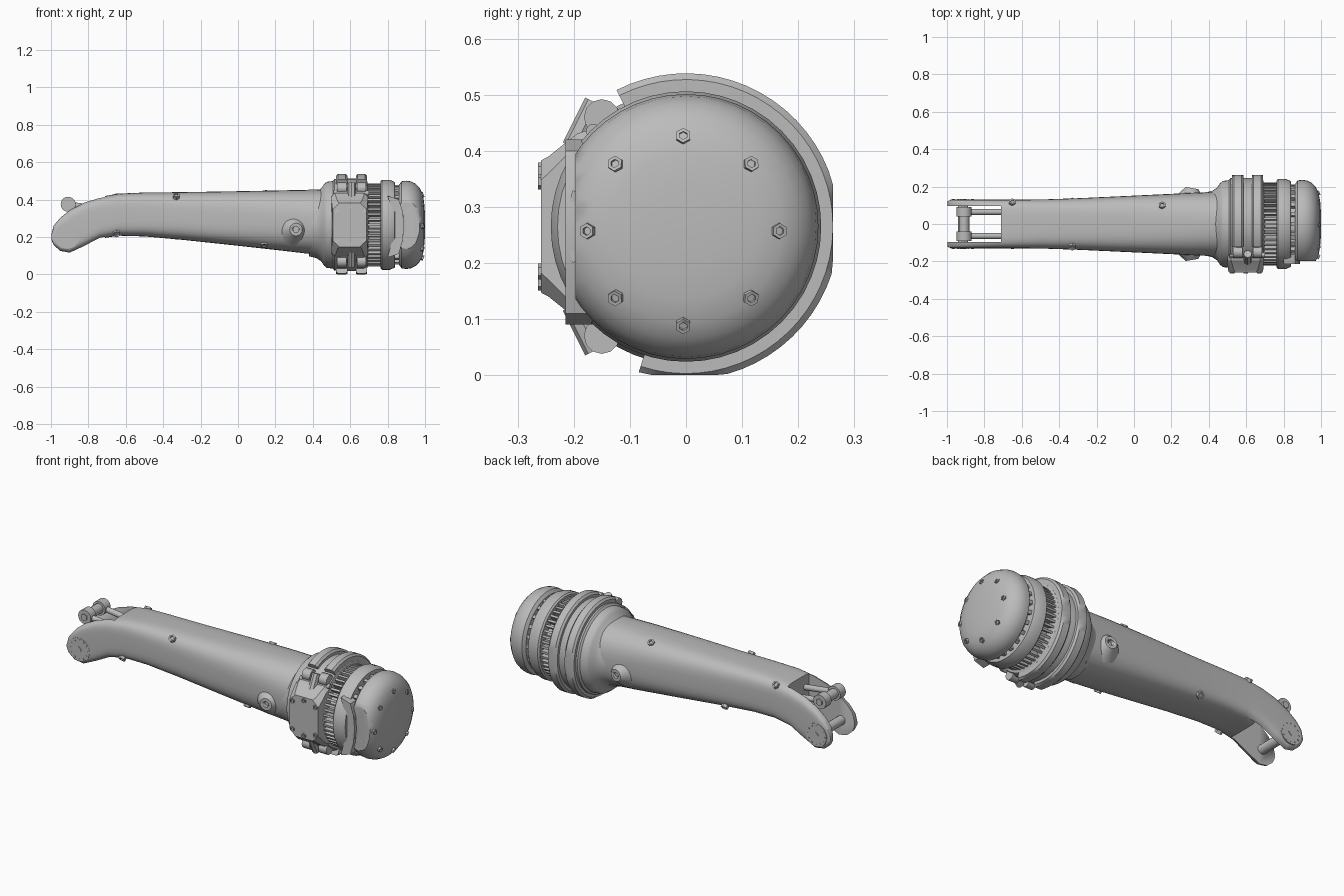
import bpy, bmesh, math
from mathutils import Vector, Matrix

cube = bpy.data.objects.get("Cube")
if cube:
    bpy.data.objects.remove(cube, do_unlink=True)

grey = bpy.data.materials.new("machine grey")
grey.use_nodes = True
grey.diffuse_color = (0.5, 0.5, 0.5, 1)
grey.node_tree.nodes["Principled BSDF"].inputs["Base Color"].default_value = (0.5, 0.5, 0.5, 1)

AXIS_Z = 0.265
TURN = math.tau


def finish(bm, name, angle=35):
    bmesh.ops.recalc_face_normals(bm, faces=bm.faces[:])
    mesh = bpy.data.meshes.new(name)
    bm.to_mesh(mesh)
    bm.free()
    obj = bpy.data.objects.new(name, mesh)
    bpy.context.collection.objects.link(obj)
    mesh.materials.append(grey)
    bpy.ops.object.select_all(action='DESELECT')
    obj.select_set(True)
    bpy.context.view_layer.objects.active = obj
    bpy.ops.object.shade_smooth_by_angle(angle=math.radians(angle))
    return obj


def loft(name, rings, angle=35, closed=False):
    """Skin a list of equal rings; cap the ends or join last to first."""
    bm = bmesh.new()
    rows = [[bm.verts.new(p) for p in ring] for ring in rings]
    pairs = list(zip(rows, rows[1:])) + ([(rows[-1], rows[0])] if closed else [])
    for a, b in pairs:
        for i in range(len(a)):
            j = (i + 1) % len(a)
            bm.faces.new((a[i], a[j], b[j], b[i]))
    if not closed:
        bm.faces.new(rows[0])
        bm.faces.new(rows[-1])
    return finish(bm, name, angle)


def lathe(name, profile, sides=48, angle=35):
    """Turn (x, radius) points round the motor axis."""
    rings = [[(x, r * math.cos(TURN * i / sides), AXIS_Z + r * math.sin(TURN * i / sides))
              for i in range(sides)] for x, r in profile]
    return loft(name, rings, angle)


def rod(name, start, end, r1, r2=None, sides=16):
    a, b = Vector(start), Vector(end)
    bm = bmesh.new()
    turn = (b - a).to_track_quat('Z', 'Y').to_matrix().to_4x4()
    bmesh.ops.create_cone(bm, cap_ends=True, segments=sides, radius1=r1,
                          radius2=r1 if r2 is None else r2, depth=(b - a).length,
                          matrix=Matrix.Translation((a + b) / 2) @ turn)
    return finish(bm, name)


def box(name, low, high):
    bm = bmesh.new()
    bmesh.ops.create_cube(bm, size=1)
    for v in bm.verts:
        v.co = [l + (c + 0.5) * (h - l) for l, h, c in zip(low, high, v.co)]
    return finish(bm, name)


def cut(obj, cutter):
    mod = obj.modifiers.new("cut", 'BOOLEAN')
    mod.object = cutter
    mod.solver = 'EXACT'
    bpy.context.view_layer.objects.active = obj
    bpy.ops.object.modifier_apply(modifier=mod.name)
    bpy.data.objects.remove(cutter, do_unlink=True)


def screw(name, at, out, r=0.016):
    """Socket screw: a short six-sided head with a recessed end."""
    at, out = Vector(at), Vector(out).normalized()
    head = rod(name, at - out * 0.012, at + out * 0.007, r, sides=6)
    cut(head, rod("socket", at, at + out * 0.03, r * 0.55, sides=6))


# Arm: x, top, bottom, half width, squareness
stations = [(-0.998, 0.215, 0.185, 0.122, 7), (-0.985, 0.262, 0.155, 0.127, 7),
            (-0.95, 0.305, 0.124, 0.13, 7), (-0.9, 0.345, 0.114, 0.13, 7),
            (-0.82, 0.388, 0.15, 0.13, 6), (-0.74, 0.414, 0.19, 0.13, 5),
            (-0.64, 0.432, 0.207, 0.13, 4.5), (-0.5, 0.438, 0.203, 0.131, 4),
            (-0.3, 0.44, 0.185, 0.138, 3.6), (0, 0.445, 0.153, 0.152, 3.2),
            (0.25, 0.45, 0.125, 0.164, 2.8), (0.46, 0.455, 0.1, 0.174, 2.3)]


def spow(v, e):
    return math.copysign(abs(v) ** e, v)


rings = []
for x, top, low, half, n in stations:
    ring = []
    for i in range(40):
        t = TURN * (i + 0.5) / 40
        ring.append((x, half * spow(math.cos(t), 2 / n),
                     (top + low) / 2 + (top - low) / 2 * spow(math.sin(t), 2 / n)))
    rings.append(ring)
arm = loft("arm", rings, 40)
cut(arm, box("fork_slot", (-1.1, -0.096, 0), (-0.71, 0.096, 0.6)))

# Fork pivot plates, pin stubs and side bosses
for s, side in ((-1, "right"), (1, "left")):
    rod(side + "_pivot_plate", (-0.914, s * 0.12, 0.203), (-0.914, s * 0.131, 0.203), 0.066, sides=32)
    rod(side + "_pivot_nut", (-0.914, s * 0.12, 0.203), (-0.914, s * 0.134, 0.203), 0.018, sides=4)
    for k in range(12):
        a = TURN * k / 12
        x, z = -0.914 + 0.054 * math.cos(a), 0.203 + 0.054 * math.sin(a)
        rod(side + "_plate_rivet", (x, s * 0.125, z), (x, s * 0.133, z), 0.005, sides=6)
    boss = rod(side + "_boss", (0.3, s * 0.13, 0.24), (0.31, s * 0.192, 0.24), 0.085, 0.034, 24)
    cut(boss, rod("boss_hole", (0.31, s * 0.175, 0.24), (0.31, s * 0.22, 0.24), 0.016))
    # Push rods of the linkage
    rod(side + "_push_rod", (-0.93, s * 0.064, 0.376), (-0.68, s * 0.064, 0.345), 0.016)
    rod(side + "_rod_eye", (-0.908, s * 0.04, 0.375), (-0.908, s * 0.09, 0.375), 0.04, sides=20)
    rod(side + "_eye_bolt", (-0.908, s * 0.085, 0.375), (-0.908, s * 0.098, 0.375), 0.02, sides=6)
rod("linkage_barrel", (-0.908, -0.06, 0.375), (-0.908, 0.06, 0.375), 0.028)
rod("fork_pin", (-0.914, -0.11, 0.203), (-0.914, 0.11, 0.203), 0.026)

# Screws along the arm, alternating on its corners
for x, y, z in ((-0.65, 0.117, 0.415), (-0.33, -0.122, 0.42), (0.15, 0.1, 0.435),
                (0.41, -0.095, 0.422), (-0.65, -0.117, 0.218), (-0.33, 0.122, 0.205),
                (0.14, -0.115, 0.158), (0.41, 0.095, 0.13)):
    screw("arm_screw", (x, y, z), (0, y, (z - 0.3) * 1.2), 0.02)

# Neck flange and the inner body of the motor
lathe("neck_flange", [(0.38, 0.168), (0.42, 0.178), (0.445, 0.195), (0.46, 0.218),
                      (0.475, 0.23), (0.515, 0.235), (0.52, 0.225)])
lathe("clamp_core", [(0.5, 0.225), (0.515, 0.245), (0.55, 0.247), (0.67, 0.247), (0.69, 0.235), (0.7, 0.2)])
lathe("motor_core", [(0.68, 0.185), (0.9, 0.185)])
for k in range(12):
    a = TURN * (k + 0.5) / 12
    y, z = math.cos(a), math.sin(a)
    screw("flange_screw", (0.47, 0.205 * y, AXIS_Z + 0.205 * z), (-1, y, z), 0.011)

# Two open clamp bands with rounded rims
for x0, x1, name in ((0.525, 0.585, "inner_band"), (0.63, 0.69, "outer_band")):
    section = [(x0, 0.235), (x0, 0.262), (x0 + 0.01, 0.273), (x1 - 0.01, 0.273), (x1, 0.262), (x1, 0.235)]
    first, last = math.radians(117), math.radians(-108)
    rings = []
    for i in range(41):
        a = first + (last - first) * i / 40
        rings.append([(x, min(0.262, r * math.cos(a)), max(0, AXIS_Z + r * math.sin(a))) for x, r in section])
    loft(name, rings)
    # Ears that bolt each band to the front box
    for s in (-1, 1):
        z = AXIS_Z + s * 0.195
        rod(name + "_ear", (x0 + 0.005, -0.15, z), (x1 - 0.005, -0.15, z), 0.032, sides=12)
rod("clamp_bolt", (0.51, -0.165, 0.435), (0.7, -0.165, 0.435), 0.013)
for x, s in ((0.608, 1), (0.608, -1)):
    rod("draw_bolt", (x, -0.2, AXIS_Z + s * 0.14), (x, -0.16, AXIS_Z + s * 0.22), 0.022, sides=8)

# Front box with chamfered edges and a bolted face
rings = []
for y, hx, hz, c in ((-0.12, 0.098, 0.19, 0.02), (-0.195, 0.098, 0.165, 0.02),
                     (-0.245, 0.094, 0.125, 0.03), (-0.258, 0.09, 0.118, 0.035)):
    pts = [(hx, hz - c), (hx - c, hz), (c - hx, hz), (-hx, hz - c),
           (-hx, c - hz), (c - hx, -hz), (hx - c, -hz), (hx, c - hz)]
    rings.append([(0.597 + x, y, AXIS_Z + z) for x, z in pts])
loft("front_box", rings, 20)
for x, z in ((0.525, 0.08), (0.67, 0.08), (0.525, -0.08), (0.67, -0.08), (0.597, 0.1), (0.597, -0.1)):
    screw("box_screw", (x, -0.257, AXIS_Z + z), (0, -1, 0), 0.014)


def fins(name, count, x0, x1, r0, r1, width):
    bm = bmesh.new()
    for k in range(count):
        spin = Matrix.Rotation(TURN * k / count, 4, 'X')
        size = Matrix.Diagonal((x1 - x0, width, r1 - r0, 1))
        place = Matrix.Translation((0, 0, AXIS_Z)) @ spin @ Matrix.Translation(((x0 + x1) / 2, 0, (r0 + r1) / 2))
        bmesh.ops.create_cube(bm, size=1, matrix=place @ size)
    finish(bm, name)


# Cooling fins either side of the outer ring
fins("cooling_fins", 48, 0.69, 0.77, 0.17, 0.222, 0.012)
fins("cap_fins", 24, 0.83, 0.885, 0.17, 0.212, 0.02)
lathe("outer_ring", [(0.762, 0.18), (0.762, 0.232), (0.77, 0.241), (0.81, 0.241), (0.838, 0.229), (0.84, 0.18)])

# Domed end cap, flattened at the front
cap = lathe("end_cap", [(0.862, 0.18), (0.862, 0.215), (0.875, 0.233), (0.9, 0.236), (0.925, 0.232),
                        (0.95, 0.22), (0.97, 0.2), (0.985, 0.172), (0.994, 0.13), (0.999, 0.07),
                        (1.0, 0.01)])
cut(cap, box("cap_flat", (0.8, -0.5, 0), (1.1, -0.197, 0.6)))
for k in range(8):
    a = TURN * k / 8
    y, z = math.cos(a), math.sin(a)
    screw("cap_screw", (0.986, 0.17 * y - 0.005, AXIS_Z - 0.008 + 0.168 * z), (1, 0.4 * y, 0.4 * z), 0.014)

# Crescent guard on the front of the ring
outline = [(0.8, 0.42), (0.86, 0.4), (0.88, 0.34), (0.888, 0.26), (0.88, 0.18), (0.86, 0.11),
           (0.8, 0.09), (0.82, 0.17), (0.835, 0.26), (0.82, 0.35)]
loft("front_guard", [[(x, y, z) for x, z in outline] for y in (-0.16, -0.215)], 25)
